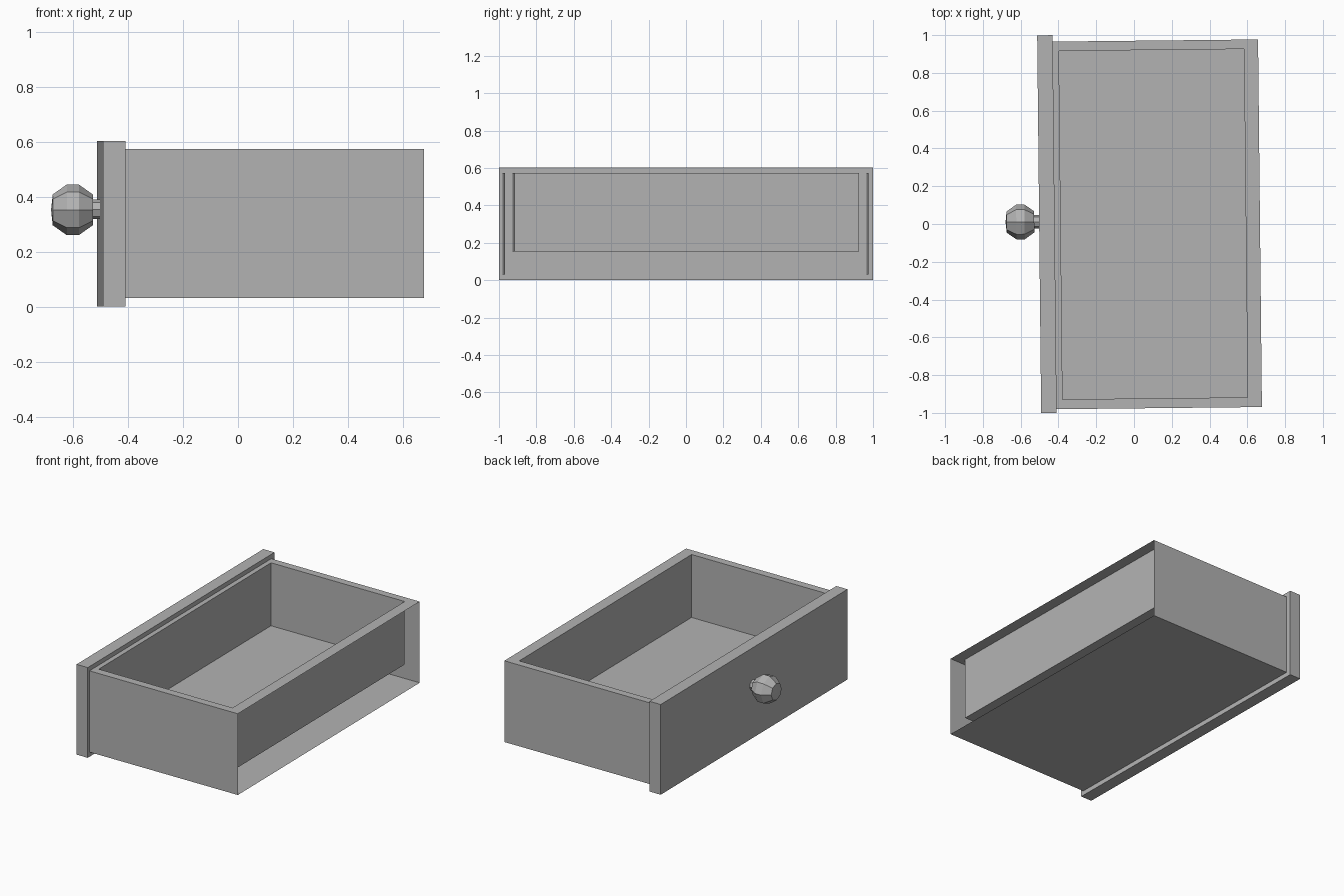
import bpy, bmesh, math
from mathutils import Matrix

cube = bpy.data.objects.get("Cube")
if cube:
    bpy.data.objects.remove(cube, do_unlink=True)

TILT = 0.0105  # the whole drawer is turned very slightly about z

grey = bpy.data.materials.new("plain_grey")
grey.use_nodes = True
colour = (0.45, 0.45, 0.45, 1)
grey.diffuse_color = colour
grey.node_tree.nodes["Principled BSDF"].inputs["Base Color"].default_value = colour


def finish(name, bm):
    mesh = bpy.data.meshes.new(name)
    bm.to_mesh(mesh)
    bm.free()
    mesh.materials.append(grey)
    obj = bpy.data.objects.new(name, mesh)
    bpy.context.collection.objects.link(obj)
    obj.rotation_euler.z = TILT
    return obj


def box(lo, hi):
    bm = bmesh.new()
    bmesh.ops.create_cube(bm, size=1)
    for v in bm.verts:
        v.co = [hi[i] if v.co[i] > 0 else lo[i] for i in range(3)]
    return bm


def lathe(name, profile, sides, y, z):
    """Revolve (x, radius) points around an axis along x."""
    bm = bmesh.new()
    rings = []
    for x, r in profile:
        ring = []
        for k in range(sides):
            a = 2 * math.pi * k / sides
            ring.append(bm.verts.new((x, y + r * math.cos(a), z + r * math.sin(a))))
        rings.append(ring)
    for a, b in zip(rings, rings[1:]):
        for k in range(sides):
            n = (k + 1) % sides
            bm.faces.new((a[k], a[n], b[n], b[k]))
    bm.faces.new(rings[-1])
    bmesh.ops.remove_doubles(bm, verts=bm.verts, dist=0.0001)
    bmesh.ops.recalc_face_normals(bm, faces=bm.faces)
    return finish(name, bm)


# Front panel
finish("front_panel", box((-0.502, -0.995, 0), (-0.42, 1.004, 0.602)))

# Drawer body: hollow shell with a sunken tray and an open back
bm = box((-0.42, -0.976, 0.031), (0.667, 0.970, 0.573))
bm.normal_update()
top = max(bm.faces, key=lambda f: f.normal.z)
back = max(bm.faces, key=lambda f: f.normal.x)
middle = top.calc_center_median()
for z in (0.573, 0.153):
    bmesh.ops.inset_region(bm, faces=[top], thickness=0.02)
    for v in top.verts:
        v.co = (0.592 if v.co.x > middle.x else -0.388,
                0.920 if v.co.y > middle.y else -0.924, z)
bmesh.ops.delete(bm, geom=[back], context="FACES_ONLY")
finish("drawer_body", bm)

# Knob and its neck
lathe("knob", [(-0.68, 0), (-0.674, 0.056), (-0.623, 0.092), (-0.579, 0.092),
               (-0.528, 0.056)], 8, 0.017, 0.352)
lathe("knob_neck", [(-0.53, 0.036), (-0.50, 0.036)], 8, 0.017, 0.354)
